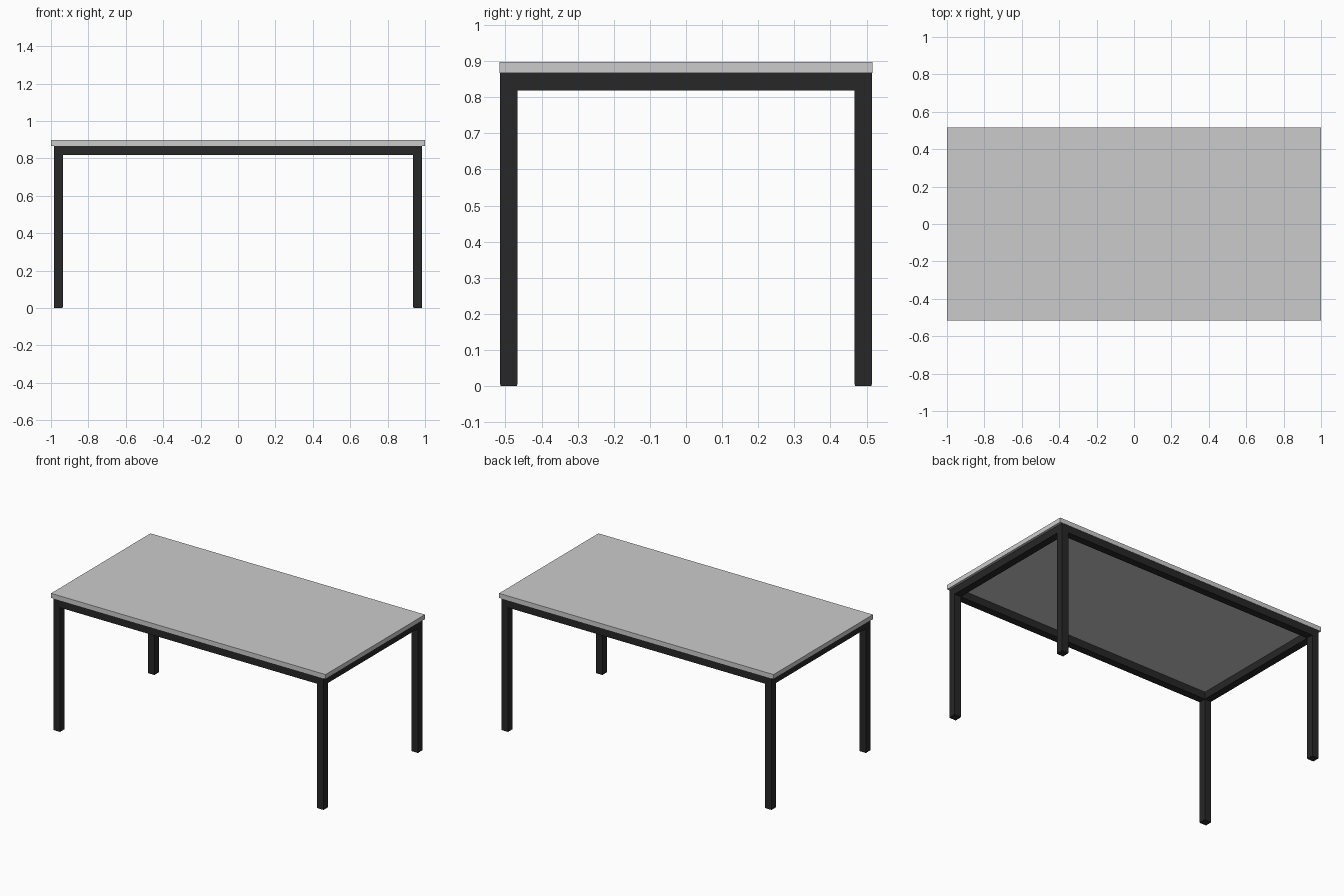
import bpy

if "Cube" in bpy.data.objects:
    bpy.data.objects.remove(bpy.data.objects["Cube"])

T = 0.048                      # square tube size
TOP_Z, UNDER_Z = 0.897, 0.867  # tabletop surface and underside
FX, FY = 0.984, 0.515          # outer half extents of the frame
FOOT = 0.004

black = bpy.data.materials.new("black_metal")
black.diffuse_color = (0.02, 0.02, 0.02, 1)
black.use_nodes = True
black.node_tree.nodes["Principled BSDF"].inputs["Base Color"].default_value = black.diffuse_color


def box(name, lo, hi, mat=None):
    size = [b - a for a, b in zip(lo, hi)]
    mid = [(a + b) / 2 for a, b in zip(lo, hi)]
    bpy.ops.mesh.primitive_cube_add(size=1, location=mid)
    ob = bpy.context.object
    ob.name = name
    ob.scale = size
    bpy.ops.object.transform_apply(location=False, rotation=False, scale=True)
    if mat:
        ob.data.materials.append(mat)
    return ob


# Tabletop
box("tabletop", (-1, -0.517, UNDER_Z), (1, 0.517, TOP_Z))

# Four legs with thin feet
for sx, side in ((-1, "left"), (1, "right")):
    for sy, end in ((-1, "front"), (1, "back")):
        cx, cy = sx * (FX - T / 2), sy * (FY - T / 2)
        h, f = T / 2, T / 2 - 0.001
        box(f"{end}_{side}_leg", (cx - h, cy - h, FOOT), (cx + h, cy + h, UNDER_Z), black)
        box(f"{end}_{side}_foot", (cx - f, cy - f, 0), (cx + f, cy + f, FOOT), black)

# Long rails between the legs
for s, end in ((-1, "front"), (1, "back")):
    y = s * (FY - T / 2)
    box(f"{end}_rail", (T - FX, y - T / 2, UNDER_Z - T), (FX - T, y + T / 2, UNDER_Z), black)

# Short rails at the ends
for s, side in ((-1, "left"), (1, "right")):
    x = s * (FX - T / 2)
    box(f"{side}_rail", (x - T / 2, T - FY, UNDER_Z - T), (x + T / 2, FY - T, UNDER_Z), black)
